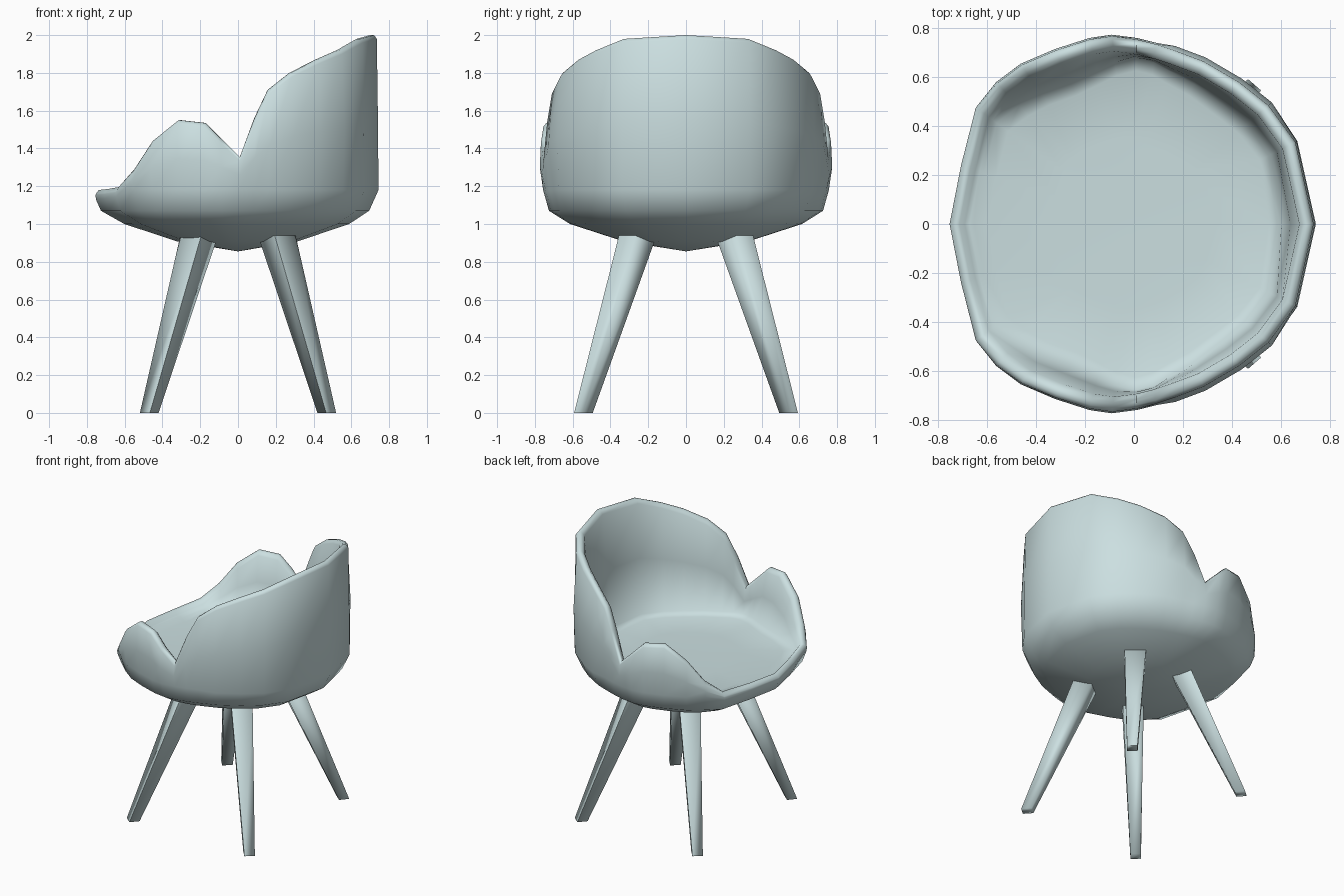
import bpy, bmesh, math
from mathutils import Vector

if "Cube" in bpy.data.objects:
    bpy.data.objects.remove(bpy.data.objects["Cube"])

mat = bpy.data.materials.new("pale_teal")
mat.diffuse_color = (.6, .74, .75, 1)
mat.use_nodes = True
mat.node_tree.nodes["Principled BSDF"].inputs["Base Color"].default_value = mat.diffuse_color


def finish(name, bm, angle):
    bmesh.ops.recalc_face_normals(bm, faces=bm.faces)
    me = bpy.data.meshes.new(name)
    bm.to_mesh(me)
    bm.free()
    me.materials.append(mat)
    ob = bpy.data.objects.new(name, me)
    bpy.context.collection.objects.link(ob)
    bpy.ops.object.select_all(action='DESELECT')
    ob.select_set(True)
    bpy.context.view_layer.objects.active = ob
    bpy.ops.object.shade_smooth_by_angle(angle=math.radians(angle))
    return ob


def bridge(bm, rings):
    for a, b in zip(rings, rings[1:]):
        n = len(a)
        for i in range(n):
            j = (i + 1) % n
            bm.faces.new((a[i], a[j], b[j], b[i]))


# Rim (x, y, z) from middle of the backrest round to middle of the front,
# with the inner wall's scale at seat level
RIM = [(.735, 0, 2.0, .82), (.66, .335, 1.98, .85), (.55, .485, 1.92, .84),
       (.43, .58, 1.87, .84), (.285, .665, 1.80, .86), (.165, .71, 1.71, .88),
       (.09, .735, 1.56, .90), (.01, .755, 1.355, .90), (-.09, .768, 1.45, .86),
       (-.18, .755, 1.535, .83), (-.32, .71, 1.55, .81), (-.46, .65, 1.44, .82),
       (-.56, .575, 1.29, .84), (-.645, .475, 1.195, .87),
       (-.705, .24, 1.185, .87), (-.752, 0, 1.18, .87)]
RIM += [(x, -y, z, s) for x, y, z, s in RIM[-2:0:-1]]


def section(x, y, z, base):
    """Shell cross-section at one rim point: (scale, height) pairs."""
    tall = z > 1.25
    belt = min(1.18, z - .05)
    k = 1.012 if x > .2 else (.985 if tall else 1.0)
    low = .945 if tall else .965
    bulge = 1.025 if .1 < x < .6 else 1.008
    return [(.43, .908), (.80, 1.0), (low, 1.07), (k, belt),
            (bulge if tall else 1.003, belt + (z - belt) * .45),
            (1.0, z - .02), (.98, z), (.95, z), (.92, z - .025),
            ((.92 + base) / 2, (z + 1.15) / 2 if tall else 1.157),
            (base, 1.165 if tall else 1.152), (base - .07, 1.145), (.45, 1.14)]


# Seat shell
bm = bmesh.new()
columns = [[bm.verts.new((p[0] * s, p[1] * s, h)) for s, h in section(*p)]
           for p in RIM]
rings = [list(r) for r in zip(*columns)]
bridge(bm, rings)
for ring, h in ((rings[0], .855), (rings[-1], 1.135)):
    c = bm.verts.new((0, 0, h))
    for i in range(len(ring)):
        bm.faces.new((ring[i], ring[(i + 1) % len(ring)], c))
finish("seat_shell", bm, 85)


# Splayed, tapered square legs
def leg(name, sx, sy):
    bm = bmesh.new()
    rings = []
    for x, y, z, side in ((.47, .543, 0, .07), (.205, .255, .94, .142)):
        c = Vector((x * sx, y * sy, z))
        r = Vector((x * sx, y * sy, 0)).normalized()
        t = Vector((-r.y, r.x, 0))
        rings.append([bm.verts.new(c + (r * a + t * b) * side / 2)
                      for a, b in ((-1, -1), (1, -1), (1, 1), (-1, 1))])
    bridge(bm, rings)
    for ring in rings:
        bm.faces.new(ring)
    finish(name, bm, 91)


for sx, end in ((-1, "front"), (1, "back")):
    for sy, side in ((-1, "left"), (1, "right")):
        leg(f"{end}_{side}_leg", sx, sy)
